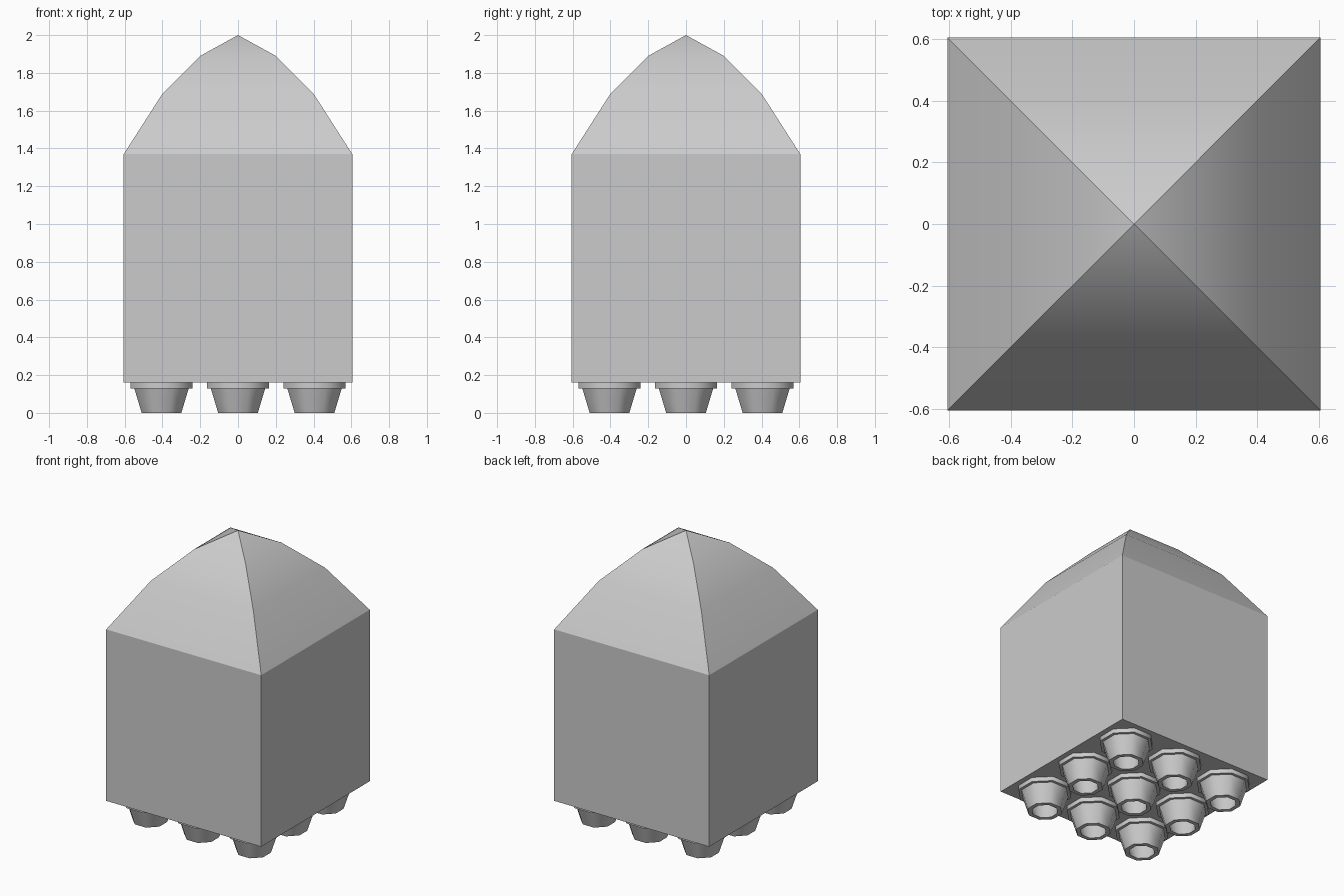
import bpy, bmesh
from math import pi, radians, cos, sin

if "Cube" in bpy.data.objects:
    bpy.data.objects.remove(bpy.data.objects["Cube"])


def loft(name, profile, sides, turn, angle, location=(0, 0, 0), cap_ends=True):
    """Stack regular polygon rings; each profile pair is (flat-to-centre distance, height)."""
    bm = bmesh.new()
    rings = []
    for apothem, z in profile:
        if apothem == 0:
            rings.append([bm.verts.new((0, 0, z))])
            continue
        r = apothem / cos(pi / sides)
        rings.append([bm.verts.new((r * cos(turn + 2 * pi * i / sides),
                                    r * sin(turn + 2 * pi * i / sides), z))
                      for i in range(sides)])
    for a, b in zip(rings, rings[1:]):
        for i in range(sides):
            j = (i + 1) % sides
            if len(b) == 1:
                bm.faces.new((a[i], a[j], b[0]))
            else:
                bm.faces.new((a[i], a[j], b[j], b[i]))
    if cap_ends:
        for ring in (rings[0], rings[-1]):
            if len(ring) > 2:
                bm.faces.new(ring)
    bmesh.ops.recalc_face_normals(bm, faces=bm.faces)
    mesh = bpy.data.meshes.new(name)
    bm.to_mesh(mesh)
    bm.free()
    obj = bpy.data.objects.new(name, mesh)
    obj.location = location
    bpy.context.collection.objects.link(obj)
    bpy.ops.object.select_all(action='DESELECT')
    obj.select_set(True)
    bpy.context.view_layer.objects.active = obj
    bpy.ops.object.shade_smooth_by_angle(angle=radians(angle))
    return obj


# Square body with curved four-sided cap
loft("body", [(0.605, 0.16), (0.605, 1.37), (0.40, 1.69), (0.20, 1.89), (0, 2.0)],
     4, pi / 4, 30)

# Nozzle: collar, tapering outer wall, rim, then hollow inside up to a flat end
nozzle = [(0.163, 0.16), (0.163, 0.13), (0.144, 0.13), (0.105, 0.0),
          (0.078, 0.0), (0.108, 0.13)]

# Three by three grid of nozzles under the body
for ix in (-1, 0, 1):
    for iy in (-1, 0, 1):
        loft(f"nozzle_{ix + 2}_{iy + 2}", nozzle, 8, pi / 8, 50,
             (0.405 * ix, 0.405 * iy, 0))
